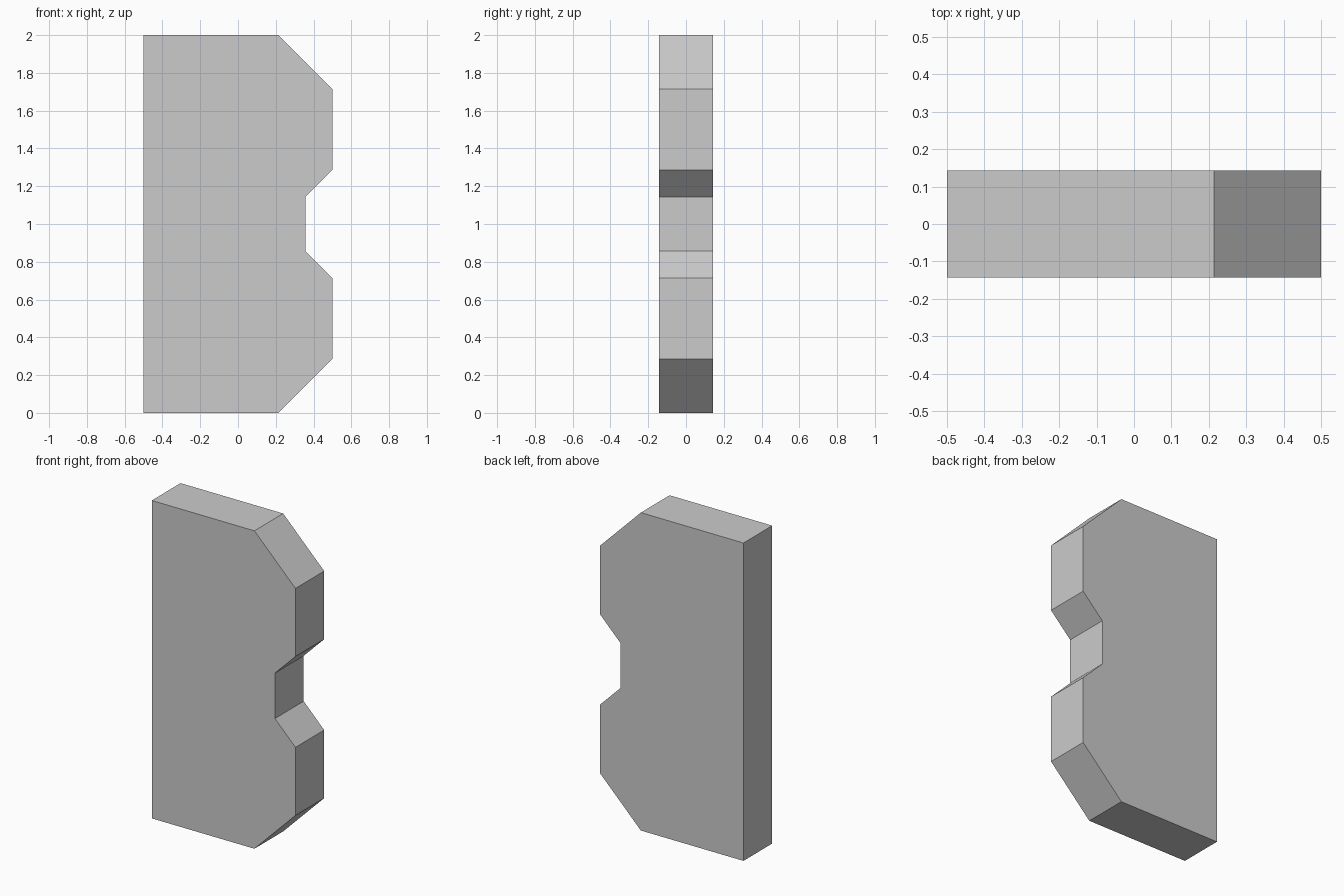
import bpy, bmesh

if "Cube" in bpy.data.objects:
    bpy.data.objects.remove(bpy.data.objects["Cube"])

U = 1 / 7          # grid module of the design
DEPTH = 2 * U

# Lower half of the notched edge (x, z), mirrored about mid height z = 1
lower = [(-0.5, 0), (0.5 - 2 * U, 0), (0.5, 2 * U), (0.5, 5 * U), (0.5 - U, 6 * U)]
profile = lower + [(x, 2 - z) for x, z in reversed(lower)]

# Notched plate: profile extruded from front to back
bm = bmesh.new()
front = bm.faces.new([bm.verts.new((x, -DEPTH / 2, z)) for x, z in profile])
ext = bmesh.ops.extrude_face_region(bm, geom=[front], use_keep_orig=True)
back_verts = [g for g in ext["geom"] if isinstance(g, bmesh.types.BMVert)]
bmesh.ops.translate(bm, verts=back_verts, vec=(0, DEPTH, 0))
bmesh.ops.recalc_face_normals(bm, faces=bm.faces)

mesh = bpy.data.meshes.new("notched_plate")
bm.to_mesh(mesh)
bm.free()
bpy.context.collection.objects.link(bpy.data.objects.new("notched_plate", mesh))
